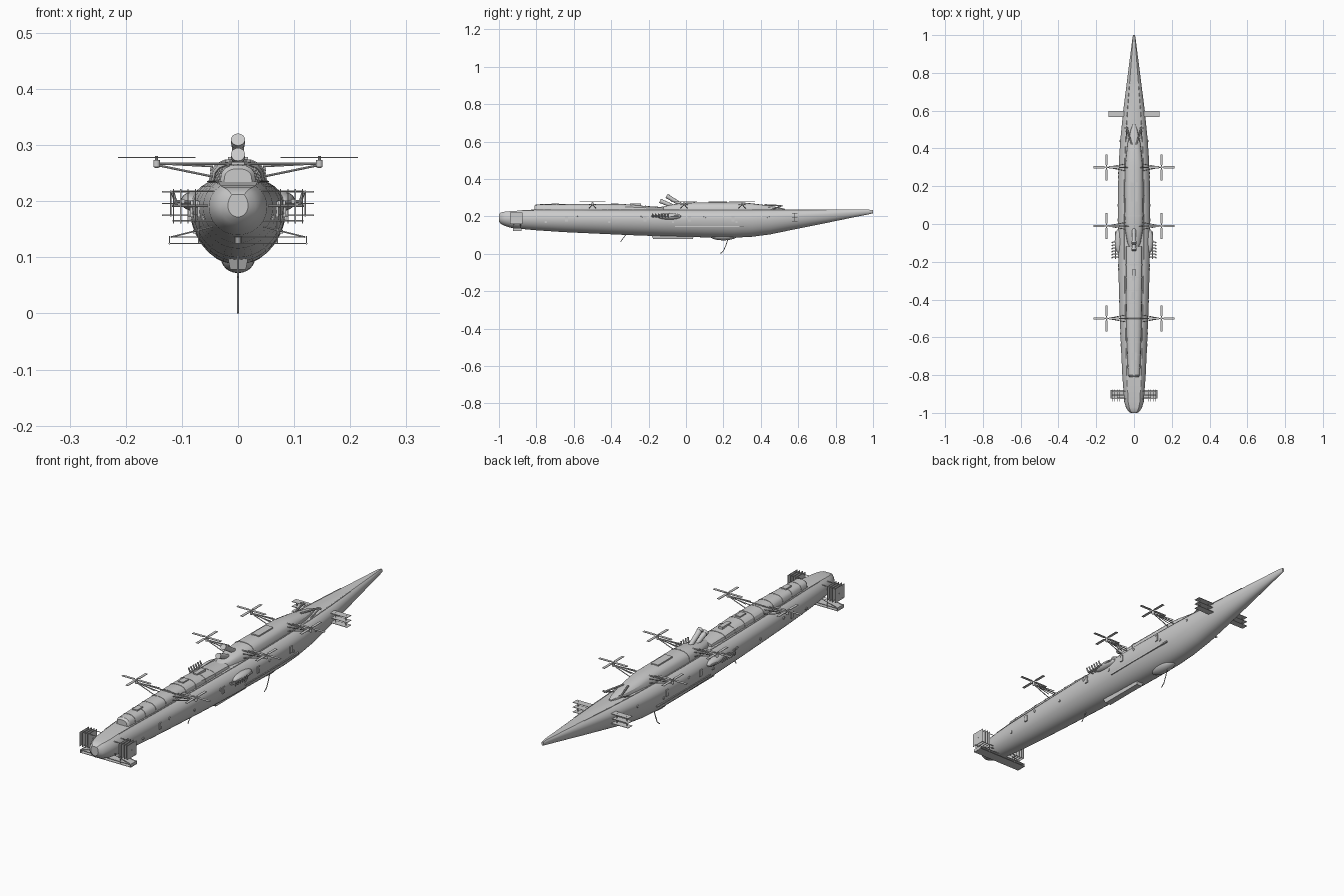
import bpy, bmesh, math
from mathutils import Vector

if "Cube" in bpy.data.objects:
    bpy.data.objects.remove(bpy.data.objects["Cube"])

def finish(name, bm, angle=35):
    bmesh.ops.recalc_face_normals(bm, faces=bm.faces)
    me = bpy.data.meshes.new(name)
    bm.to_mesh(me); bm.free()
    ob = bpy.data.objects.new(name, me)
    bpy.context.collection.objects.link(ob)
    bpy.context.view_layer.objects.active = ob
    ob.select_set(True)
    bpy.ops.object.shade_smooth_by_angle(angle=math.radians(angle))
    ob.select_set(False)
    return ob

def mirror(ob):
    m = ob.modifiers.new("mirror", 'MIRROR')
    m.use_mirror_merge = False
    return ob

def loft(name, rings, angle=35):
    bm = bmesh.new()
    vs = [[bm.verts.new(p) for p in r] for r in rings]
    n = len(vs[0])
    for a, b in zip(vs, vs[1:]):
        for i in range(n):
            j = (i + 1) % n
            bm.faces.new((a[i], a[j], b[j], b[i]))
    bm.faces.new(vs[0]); bm.faces.new(vs[-1])
    return finish(name, bm, angle)

def add_box(bm, lo, hi):
    r = bmesh.ops.create_cube(bm, size=1)['verts']
    for v in r:
        v.co = Vector([(a + b) / 2 + c * (b - a) for a, b, c in zip(lo, hi, v.co)])
    return r

def add_rod(bm, p, q, r, r2=None, seg=10):
    p, q = Vector(p), Vector(q)
    vs = bmesh.ops.create_cone(bm, cap_ends=True, segments=seg, radius1=r,
                               radius2=r if r2 is None else r2, depth=(q - p).length)['verts']
    rot = Vector((0, 0, 1)).rotation_difference(q - p)
    for v in vs:
        v.co = rot @ v.co + (p + q) / 2

def add_ball(bm, c, s, seg=20):
    for v in bmesh.ops.create_uvsphere(bm, u_segments=seg, v_segments=seg // 2, radius=1)['verts']:
        v.co = Vector([a + b * k for a, b, k in zip(c, s, v.co)])

# Hull stations: y, half width, deck z, widest z, keel z
ST = [(-1, .018, .212, .192, .172), (-.99, .032, .221, .19, .16), (-.97, .043, .225, .19, .15),
      (-.94, .052, .228, .19, .14), (-.88, .056, .232, .19, .133), (-.8, .062, .235, .19, .126),
      (-.65, .069, .235, .19, .116), (-.5, .075, .235, .19, .109), (-.3, .081, .235, .19, .1),
      (-.1, .085, .235, .19, .093), (.1, .086, .235, .19, .088), (.25, .083, .235, .19, .086),
      (.35, .079, .235, .191, .091), (.45, .072, .235, .194, .104), (.6, .057, .235, .201, .135),
      (.75, .038, .236, .21, .165), (.9, .019, .236, .221, .196), (.98, .009, .236, .226, .212),
      (1, .005, .233, .226, .217)]

def station(y):
    for a, b in zip(ST, ST[1:]):
        if y <= b[0]:
            t = (y - a[0]) / (b[0] - a[0])
            return [p + (q - p) * t for p, q in zip(a, b)]

def hull_x(y, z):
    _, w, zt, zc, zb = station(y)
    s = (zc - z) / (zc - zb) if z < zc else (z - zc) / (zt - zc) * .8
    return w * math.sqrt(max(0, 1 - s * s))

def hull_ring(s):
    y, w, zt, zc, zb = s
    half = [(w * .6 * math.cos(0), zt)]
    for k in range(1, 6):
        z = zt + (zc - zt) * k / 5
        half.append((w * math.sqrt(1 - (.8 * (1 - k / 5)) ** 2), z))
    for k in range(1, 10):
        t = k / 10 * math.pi / 2
        half.append((w * math.cos(t), zc - (zc - zb) * math.sin(t)))
    return [(x, y, z) for x, z in half] + [(0, y, zb)] + [(-x, y, z) for x, z in reversed(half)]

loft("hull", [hull_ring(s) for s in ST])

# Rounded deckhouses: y, half width, roof z
def dome_ring(y, w, zt, zb=.225):
    pts = [(w, zb)]
    for k in range(9):
        t = math.pi * k / 8
        c, s = math.cos(t), math.sin(t)
        pts.append((w * .95 * math.copysign(abs(c) ** .8, c), .238 + (zt - .238) * s ** .8))
    return [(x, y, z) for x, z in pts + [(-w, zb)]]

def house(name, prof):
    return loft(name, [dome_ring(*p) for p in prof], 30)

FORE = [(-.81, .026, .258), (-.8, .033, .265), (-.6, .041, .266), (-.33, .045, .266),
        (-.22, .045, .256), (-.12, .043, .25)]
house("forward_deckhouse", FORE)
house("aft_deckhouse", [(-.15, .012, .248), (-.1, .036, .258), (-.03, .05, .272), (.05, .053, .275), (.3, .05, .275),
                        (.35, .045, .27), (.43, .035, .26), (.5, .018, .248), (.53, .005, .24)])
for i in range(9):
    y = -.76 + i * .068
    a, b = next((a, b) for a, b in zip(FORE, FORE[1:]) if a[0] <= y <= b[0])
    t = (y - a[0]) / (b[0] - a[0])
    w, z = (a[k] + (b[k] - a[k]) * t + .0015 for k in (1, 2))
    house("deckhouse_rib", [(y - .003, w, z), (y + .003, w, z)])
house("aft_roof_band", [(.04, .0545, .2765), (.047, .0545, .2765)])

# Roof hatches and aft fittings
bm = bmesh.new()
for y in (-.7, -.38):
    add_box(bm, (-.012, y - .02, .262), (.012, y + .02, .27))
add_box(bm, (-.018, .12, .27), (.018, .22, .279))
add_box(bm, (-.01, -.3, .255), (.01, -.24, .268))
finish("roof_hatches", bm)
bm = bmesh.new()
add_rod(bm, (.012, .42, .262), (.04, .515, .257), .004)
add_rod(bm, (.04, .45, .235), (.04, .515, .257), .003)
add_box(bm, (.03, .505, .254), (.05, .512, .26))
mirror(finish("aft_stays", bm))

# Twin forward-leaning funnels
bm = bmesh.new()
for p, q in (((0, -.025, .262), (0, -.1, .308)), ((0, -.055, .248), (0, -.135, .282))):
    add_rod(bm, p, q, .01, .0115, 20)
    d = (Vector(q) - Vector(p)).normalized()
    add_rod(bm, Vector(q) - d * .008, Vector(q) + d * .004, .0125, .0125, 20)
finish("funnels", bm)

# Lifting rotors on outriggers
for y in (-.5, -.01, .3):
    bm = bmesh.new()
    add_rod(bm, (0, y, .267), (.145, y, .267), .0025)
    for dy in (-.018, .018):
        add_rod(bm, (.045, y + dy, .244), (.142, y, .264), .002)
        add_rod(bm, (.045, y + dy, .262), (.142, y, .267), .0015)
    add_rod(bm, (.145, y, .263), (.145, y, .274), .006, .006, 16)
    add_ball(bm, (.145, y, .263), (.006, .006, .004), 12)
    add_rod(bm, (.145, y, .272), (.145, y, .281), .003)
    for s in (-1, 1):
        for ax in (0, 1):
            lo, hi = [0, 0], [0, 0]
            lo[ax], hi[ax] = sorted((s * .012, s * .069))
            lo[1 - ax], hi[1 - ax] = -.006, .006
            add_box(bm, (.145 + lo[0], y + lo[1], .277), (.145 + hi[0], y + hi[1], .279))
    add_box(bm, (.13, y - .002, .277), (.16, y + .002, .279))
    add_box(bm, (.143, y - .015, .277), (.147, y + .015, .279))
    mirror(finish("rotor", bm))

# Bow rudders: upright vanes in a frame, with slats beneath
bm = bmesh.new()
for x in (.076, .089, .102, .115):
    add_box(bm, (x - .001, -.94, .16), (x + .001, -.875, .222))
for z in (.165, .218):
    for y in (-.925, -.885):
        add_rod(bm, (.03, y, z), (.117, y, z), .0015)
add_rod(bm, (.04, -.905, .192), (.118, -.905, .192), .0025)
mirror(finish("bow_rudders", bm))
bm = bmesh.new()
for z, w in ((.125, .124), (.136, .12)):
    add_box(bm, (-w, -.925, z - .001), (w, -.88, z + .001))
for s in (-1, 1):
    add_box(bm, (s * .122 - .001, -.925, .123), (s * .122 + .001, -.88, .138))
    for y in (-.92, -.885):
        add_rod(bm, (s * .12, y, .136), (s * .045, y, .155), .0015)
        add_rod(bm, (s * .07, y, .125), (s * .07, y, .165), .0015)
finish("bow_elevators", bm)

# Stern elevators
bm = bmesh.new()
for z in (.175, .196, .217):
    add_box(bm, (.03, .567, z - .001), (.135, .597, z + .001))
for x in (.07, .12):
    add_rod(bm, (x, .582, .173), (x, .582, .219), .0016)
mirror(finish("stern_elevators", bm))

# Side engine pods with exhaust stubs
bm = bmesh.new()
add_ball(bm, (.08, -.09, .2), (.022, .065, .017), 24)
for i in range(6):
    y = -.175 + i * .016
    add_rod(bm, (.065, y, .198), (.112, y, .2), .003)
    add_rod(bm, (.11, y, .194), (.116, y - .004, .215), .003, .0035)
add_rod(bm, (.098, -.185, .2), (.098, -.04, .2), .004)
mirror(finish("engine_pods", bm))

# Portholes, doors and side rails
bm = bmesh.new()
for i in range(8):
    y, z = -.75 + i * .17, .195 if i % 2 else .17
    x = hull_x(y, z)
    add_rod(bm, (x - .01, y, z), (x + .003, y, z), .007, .006, 16)
for y in (-.64, -.22, .02, .25):
    x = hull_x(y, .185)
    add_box(bm, (x - .012, y - .008, .172), (x + .003, y + .008, .2))
x = hull_x(.12, .145)
add_box(bm, (x - .014, -.06, .143), (x + .003, .31, .149))
mirror(finish("portholes_and_rails", bm))
bm = bmesh.new()
for a, b in zip(ST[4:15], ST[5:16]):
    add_rod(bm, (a[1] * .62, a[0], a[2]), (b[1] * .62, b[0], b[2]), .0018, seg=6)
mirror(finish("deck_edge", bm))

# Keel gondola, belly blister, trailing mast
bm = bmesh.new()
for v in add_box(bm, (-.02, -.19, .078), (.02, .05, .11)):
    if v.co.z < .09:
        v.co.x *= .7
        v.co.y += .015 if v.co.y < -.1 else -.015
add_ball(bm, (0, .2, .098), (.03, .075, .026), 24)
finish("keel_gondola", bm)
bm = bmesh.new()
path = [(0, .225, .08), (0, .213, .045), (0, .2, .015), (0, .183, .001)]
for p, q in zip(path, path[1:]):
    add_rod(bm, p, q, .002)
add_rod(bm, (0, -.32, .105), (0, -.35, .065), .0018)
add_rod(bm, (0, -.9, .14), (0, -.9, .126), .006)
finish("trailing_masts", bm)
